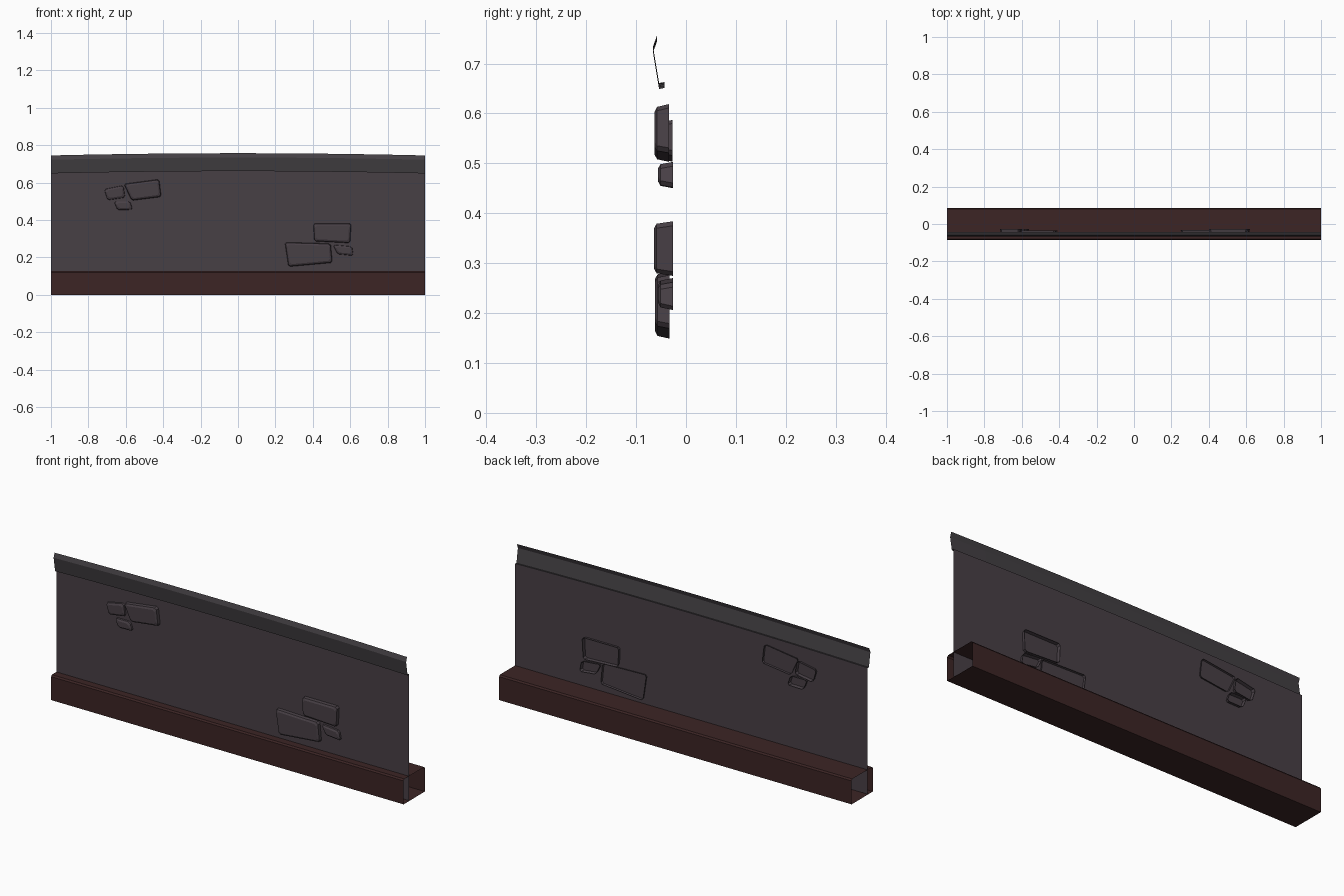
import bpy, bmesh
from mathutils import Vector

if "Cube" in bpy.data.objects:
    bpy.data.objects.remove(bpy.data.objects["Cube"])


def material(name, rgb):
    m = bpy.data.materials.new(name)
    m.diffuse_color = (*rgb, 1)
    m.use_nodes = True
    m.node_tree.nodes["Principled BSDF"].inputs["Base Color"].default_value = m.diffuse_color
    return m


STONE = material("dark plaster", (0.064, 0.050, 0.060))
TRIM = material("grey trim", (0.057, 0.051, 0.057))
WOOD = material("dark red wood", (0.045, 0.018, 0.018))

WALL_Y = -0.043
STATIONS = [-1 + 0.2 * i for i in range(11)]


def bow(x):
    """Gentle upward arch of the wall top."""
    return 0.012 * (1 - x * x)


def finish(name, bm, mat):
    me = bpy.data.meshes.new(name)
    bm.to_mesh(me)
    bm.free()
    me.materials.append(mat)
    ob = bpy.data.objects.new(name, me)
    bpy.context.collection.objects.link(ob)
    return ob


def sweep(name, profile, mat, xs, closed=False, lift=None):
    """Sweep a (y, z) profile along x, with open ends; lift(x, i) raises points."""
    bm = bmesh.new()
    rows = [[bm.verts.new((x, y, z + (lift(x, i) if lift else 0)))
             for i, (y, z) in enumerate(profile)] for x in xs]
    n = len(profile)
    for a, b in zip(rows, rows[1:]):
        for i in range(n if closed else n - 1):
            j = (i + 1) % n
            bm.faces.new((a[i], b[i], b[j], a[j]))
    return finish(name, bm, mat)


# Base beam: hollow, open at both ends, chamfered top edges
sweep("base_beam",
      [(-0.086, 0), (-0.086, 0.12), (-0.08, 0.128),
       (0.08, 0.128), (0.086, 0.12), (0.086, 0)],
      WOOD, [-1, 1], closed=True)

# Wall sheet running down into the beam
sweep("wall_panel", [(WALL_Y, 0.003), (WALL_Y, 0.651)], STONE, STATIONS,
      lift=lambda x, i: bow(x) if i else 0)

# Flared top trim: ledge, leaning face, tilted cap
sweep("top_trim", [(WALL_Y, 0.651), (-0.054, 0.649), (-0.066, 0.722), (-0.058, 0.745)],
      TRIM, STATIONS, lift=lambda x, i: bow(x))


def brick(name, corners, front, back):
    """Raised brick with cut corners, rounded front rim and open back."""
    def ring(inset, y):
        pts = []
        n = len(corners)
        c = [Vector(p) for p in corners]
        # move every corner inward along its two edge directions
        inner = [p + ((c[i - 1] - p).normalized()
                      + (c[(i + 1) % n] - p).normalized()) * inset
                 for i, p in enumerate(c)]
        for i, p in enumerate(inner):
            for q in (inner[i - 1], inner[(i + 1) % n]):
                pts.append(p + (q - p).normalized() * 0.009)
        return [bm.verts.new((p.x, y, p.y)) for p in pts]

    bm = bmesh.new()
    rings = [ring(0, back), ring(0.005, front + 0.005), ring(0.014, front)]
    for a, b in zip(rings, rings[1:]):
        for i in range(len(a)):
            j = (i + 1) % len(a)
            bm.faces.new((a[i], a[j], b[j], b[i]))
    bm.faces.new(rings[-1])
    bmesh.ops.recalc_face_normals(bm, faces=bm.faces)
    bm.normal_update()
    if bm.faces[:][-1].normal.y > 0:
        bmesh.ops.reverse_faces(bm, faces=bm.faces)
    return finish(name, bm, STONE)


# Exposed bricks: upper left cluster
brick("upper_brick_small", [(-0.72, 0.567), (-0.61, 0.589), (-0.60, 0.517), (-0.70, 0.502)], -0.056, -0.027)
brick("upper_brick_large", [(-0.613, 0.594), (-0.42, 0.62), (-0.408, 0.522), (-0.57, 0.502)], -0.063, -0.034)
brick("upper_brick_low", [(-0.668, 0.503), (-0.575, 0.503), (-0.558, 0.452), (-0.647, 0.45)], -0.056, -0.026)

# Exposed bricks: lower right cluster
brick("lower_brick_top", [(0.40, 0.384), (0.608, 0.384), (0.602, 0.274), (0.405, 0.284)], -0.064, -0.026)
brick("lower_brick_large", [(0.248, 0.283), (0.497, 0.276), (0.507, 0.17), (0.268, 0.148)], -0.062, -0.033)
brick("lower_brick_small", [(0.503, 0.271), (0.612, 0.261), (0.622, 0.205), (0.53, 0.215)], -0.056, -0.026)
